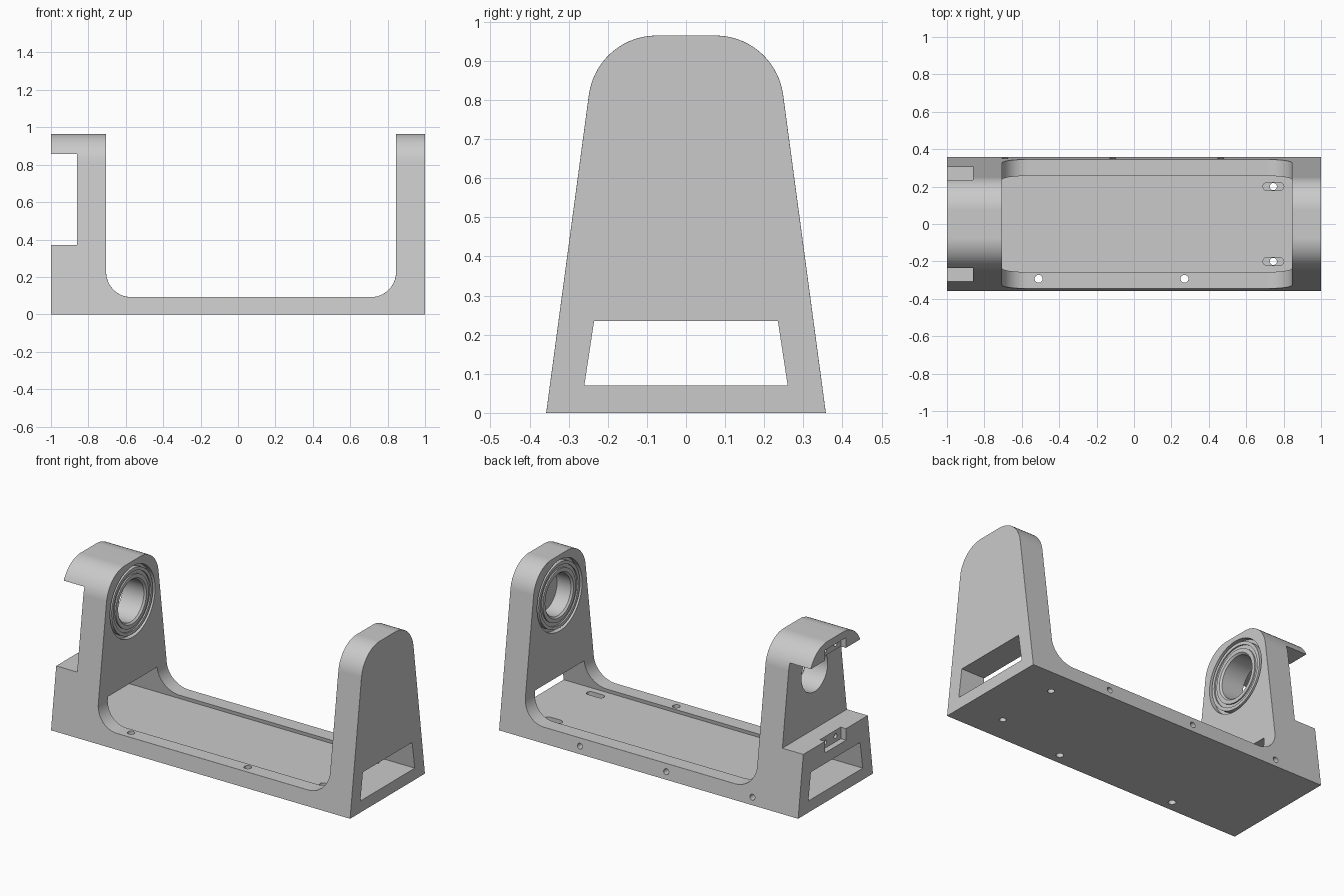
import bpy, bmesh
from math import sin, cos, pi, radians, hypot

cube = bpy.data.objects.get("Cube")
if cube:
    bpy.data.objects.remove(cube)

COLOUR = (0.59, 0.59, 0.59, 1)
grey = bpy.data.materials.new("plain_grey")
grey.use_nodes = True
grey.diffuse_color = COLOUR
grey.node_tree.nodes["Principled BSDF"].inputs["Base Color"].default_value = COLOUR


def make(name, bm):
    bm.normal_update()
    mesh = bpy.data.meshes.new(name)
    bm.to_mesh(mesh)
    bm.free()
    mesh.materials.append(grey)
    ob = bpy.data.objects.new(name, mesh)
    bpy.context.collection.objects.link(ob)
    return ob


def prism(name, points, axis, lo, hi):
    """Solid from a counter-clockwise 2D outline pushed along an axis, faces outward."""
    if axis == 1:
        points = points[::-1]
    bm = bmesh.new()
    ends = []
    for level in (lo, hi):
        ends.append([bm.verts.new((*p[:axis], level, *p[axis:])) for p in points])
    low, high = ends
    bm.faces.new(low[::-1])
    bm.faces.new(high)
    for i in range(len(points)):
        j = (i + 1) % len(points)
        bm.faces.new((low[i], low[j], high[j], high[i]))
    return make(name, bm)


def arc(cx, cz, r, a0, a1, n=14):
    angles = [radians(a0 + (a1 - a0) * i / n) for i in range(n + 1)]
    return [(cx + r * cos(a), cz + r * sin(a)) for a in angles]


def rod(axis, c, r, lo, hi, n=32):
    return prism("cutter", arc(c[0], c[1], r, 0, 360, n)[:-1], axis, lo, hi)


def box(x, y, z):
    return prism("cutter", [(x[0], y[0]), (x[1], y[0]), (x[1], y[1]), (x[0], y[1])], 2, *z)


def volume(mesh):
    bm = bmesh.new()
    bm.from_mesh(mesh)
    result = bm.calc_volume(signed=True)
    bm.free()
    return result


def boolean(ob, cutter, operation="DIFFERENCE", least=0.75):
    """Cut with the first solver that leaves a sensible share of the solid."""
    before = volume(ob.data)
    mod = ob.modifiers.new("cut", "BOOLEAN")
    mod.operation = operation
    mod.object = cutter
    result = None
    for solver in ("EXACT", "MANIFOLD", "FLOAT"):
        mod.solver = solver
        graph = bpy.context.evaluated_depsgraph_get()
        mesh = bpy.data.meshes.new_from_object(ob.evaluated_get(graph), depsgraph=graph)
        if least < volume(mesh) / before < 0.999999:
            result = mesh
            break
    ob.modifiers.remove(mod)
    if result:
        ob.data = result
    bpy.data.objects.remove(cutter)


def smooth(ob):
    bpy.ops.object.select_all(action="DESELECT")
    ob.select_set(True)
    bpy.context.view_layer.objects.active = ob
    bpy.ops.object.shade_smooth_by_angle(angle=radians(30))
    mod = ob.modifiers.new("flat_normals", "WEIGHTED_NORMAL")
    mod.keep_sharp = True


LEFT_IN, RIGHT_IN, STEP = 0.845, -0.705, -0.86
RAIL, FLOOR, FILLET, AXLE = 0.092, 0.07, 0.135, 0.72

# Frame: tapered arch section crossed with the cradle outline
half = arc(0.075, 0.79, 0.175, 7.6, 90)
arch = [(0.371, -0.1)] + half + [(-y, z) for y, z in reversed(half)] + [(-0.371, -0.1)]
frame = prism("cradle_frame", arch, 0, -1.1, 1.1)

outline = [(-1, 0), (1, 0), (1, 1.1), (LEFT_IN, 1.1)]
outline += arc(LEFT_IN - FILLET, RAIL + FILLET, FILLET, 0, -90)
outline += arc(RIGHT_IN + FILLET, RAIL + FILLET, FILLET, -90, -180)
outline += [(RIGHT_IN, 1.1), (-1, 1.1), (-1, 0.858), (STEP, 0.858), (STEP, 0.37), (-1, 0.37)]
boolean(frame, prism("cutter", outline, 1, -0.6, 0.6), "INTERSECT", 0.1)

# Tunnel running the whole length of the base
boolean(frame, prism("cutter", [(-0.26, FLOOR), (0.26, FLOOR), (0.235, 0.235), (-0.235, 0.235)], 0, -1.2, 1.2))


def on_outside(p):
    """True on the tapered and arched skin of the frame."""
    y = abs(p.y)
    if p.z > 0.79:
        return hypot(max(y - 0.075, 0), p.z - 0.79) > 0.165
    return y > 0.34 - 0.134 * p.z


# Rounded rims on the cradle opening, the closed end and the hood
bm = bmesh.new()
bm.from_mesh(frame.data)
rims = []
for e in bm.edges:
    mid = (e.verts[0].co + e.verts[1].co) / 2
    if len(e.link_faces) == 2 and e.calc_face_angle() > 1 and mid.z > 0.01 and on_outside(mid):
        if mid.x > RIGHT_IN - 0.01 or (mid.x < -0.99 and mid.z > 0.865):
            rims.append(e)
size = bm.calc_volume(signed=True)
bmesh.ops.bevel(bm, geom=rims, offset=0.011, segments=3, profile=0.5, affect="EDGES", clamp_overlap=True)
if 0.97 < bm.calc_volume(signed=True) / size < 1:
    bm.to_mesh(frame.data)
bm.free()

# Axle bores and bearing seats
boolean(frame, rod(0, (0, AXLE), 0.125, -0.95, -0.6, 64))
boolean(frame, rod(0, (0, AXLE), 0.125, 0.8, 0.95, 64))
boolean(frame, rod(0, (0, AXLE), 0.215, RIGHT_IN - 0.03, -0.6, 64))
boolean(frame, rod(0, (0, AXLE), 0.215, 0.8, LEFT_IN + 0.03, 64))

# Floor slots with screw holes
for y in (-0.2, 0.2):
    slot = arc(0.78, y, 0.021, -90, 90, 10) + arc(0.71, y, 0.021, 90, 270, 10)
    boolean(frame, prism("cutter", slot, 2, 0.04, 0.085))
    boolean(frame, rod(2, (0.745, y), 0.019, -0.1, 0.06))

# Front rail holes and blind holes in the back
for x in (-0.51, 0.27):
    boolean(frame, rod(2, (x, -0.293), 0.021, -0.1, 0.2))
for x in (-0.69, -0.114, 0.463):
    boolean(frame, rod(1, (x, 0.045), 0.017, 0.27, 0.5))

# Latch pockets in the hood and the step, each with two pin holes
for z0, z1, pin_z in ((0.3, 0.4, 0.335), (0.84, 0.92, 0.89)):
    boolean(frame, box((-1.1, -0.965), (-0.1, 0.1), (z0, z1)))
    for y in (-0.05, 0.05):
        boolean(frame, rod(0, (y, pin_z), 0.014, -1.1, -0.92, 16))
smooth(frame)


def bearing(name, face_x, inward):
    """Ring turned about the axle: (radius, depth behind the post face)."""
    profile = [(0.125, 0.032), (0.125, 0.012), (0.135, 0.002), (0.158, 0.002), (0.158, 0.01),
               (0.178, 0.01), (0.178, 0.002), (0.197, 0.002), (0.197, 0.032)]
    bm = bmesh.new()
    n = 64
    rings = []
    for i in range(n):
        a = 2 * pi * i / n
        rings.append([bm.verts.new((face_x + inward * d, r * cos(a), AXLE + r * sin(a))) for r, d in profile])
    for i in range(n):
        a, b = rings[i], rings[(i + 1) % n]
        for j in range(len(profile)):
            k = (j + 1) % len(profile)
            bm.faces.new((a[j], a[k], b[k], b[j]))
    bm.normal_update()
    bmesh.ops.recalc_face_normals(bm, faces=bm.faces)
    smooth(make(name, bm))


bearing("right_bearing", RIGHT_IN, -1)
bearing("left_bearing", LEFT_IN, 1)
